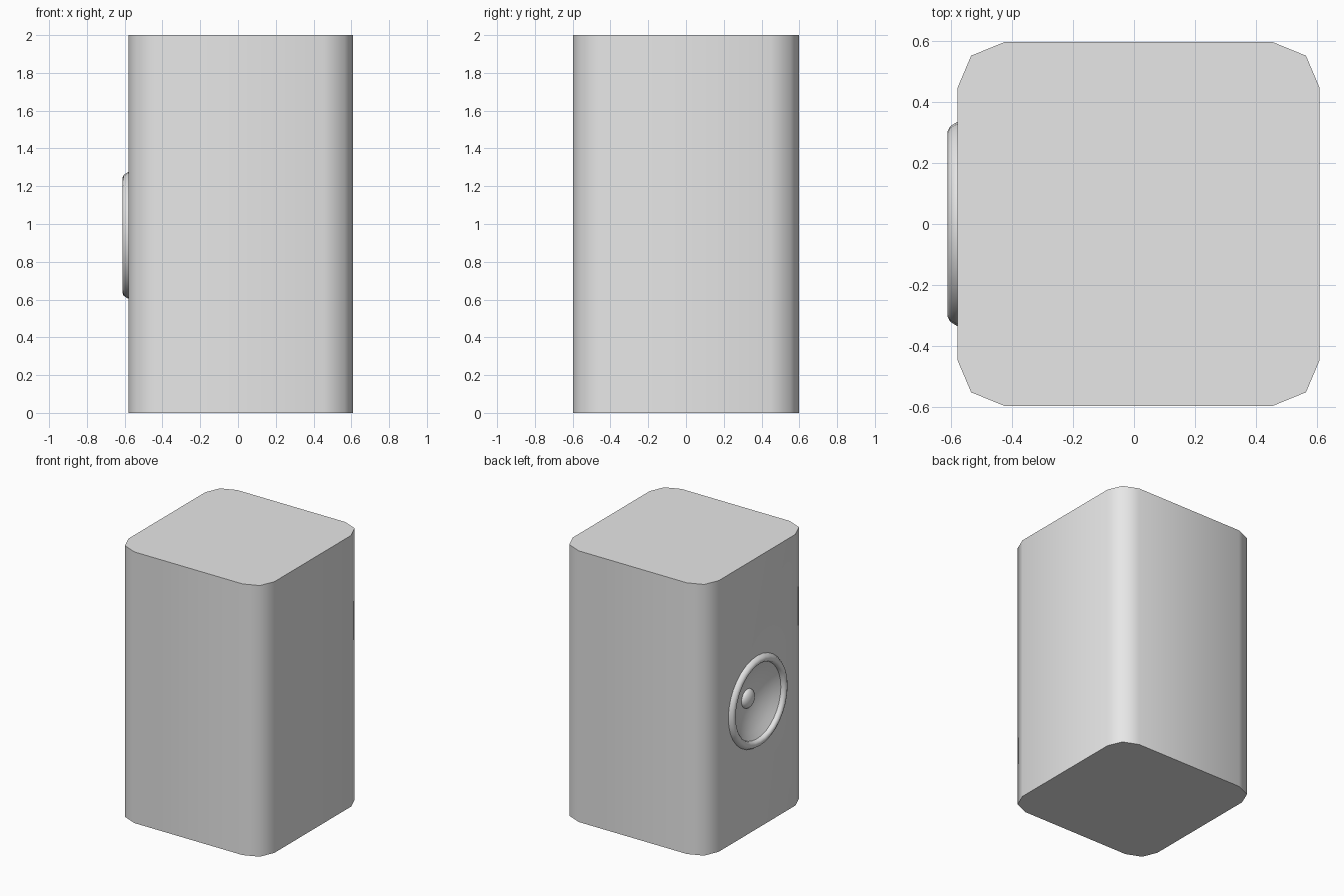
import bpy, bmesh, math

cube = bpy.data.objects.get("Cube")
if cube:
    bpy.data.objects.remove(cube, do_unlink=True)

grey = bpy.data.materials.new("light grey")
grey.use_nodes = True
grey.diffuse_color = (0.8, 0.8, 0.8, 1)
grey.node_tree.nodes["Principled BSDF"].inputs["Base Color"].default_value = (0.8, 0.8, 0.8, 1)

AXIS_Z = 0.94   # height of the speaker centre
SIDES = 32


def finish(bm, name):
    bmesh.ops.recalc_face_normals(bm, faces=bm.faces[:])
    mesh = bpy.data.meshes.new(name)
    bm.to_mesh(mesh)
    bm.free()
    mesh.materials.append(grey)
    obj = bpy.data.objects.new(name, mesh)
    bpy.context.collection.objects.link(obj)
    return obj


def select_only(obj):
    bpy.ops.object.select_all(action='DESELECT')
    obj.select_set(True)
    bpy.context.view_layer.objects.active = obj


def smooth(obj, degrees):
    select_only(obj)
    bpy.ops.object.shade_smooth_by_angle(angle=math.radians(degrees))


def revolve(name, profile):
    """Turn (radius, x) points around the speaker axis; radius 0 makes a tip."""
    bm = bmesh.new()
    rings = []
    for r, x in profile:
        count = SIDES if r > 0 else 1
        rings.append([bm.verts.new((x, r * math.cos(math.tau * i / SIDES),
                                    AXIS_Z + r * math.sin(math.tau * i / SIDES)))
                      for i in range(count)])
    for a, b in zip(rings, rings[1:]):
        for i in range(SIDES):
            j = (i + 1) % SIDES
            corners = [a[i % len(a)], a[j % len(a)], b[j % len(b)], b[i % len(b)]]
            bm.faces.new(list(dict.fromkeys(corners)))
    return finish(bm, name)


# Cabinet: a tall prism with two-step corners
bm = bmesh.new()
quarter = [(0.595, 0.447), (0.55, 0.553), (0.44, 0.598)]
outline = (quarter + [(-x, y) for x, y in reversed(quarter)]
           + [(-x, -y) for x, y in quarter] + [(x, -y) for x, y in reversed(quarter)])
base = bm.faces.new([bm.verts.new((x + 0.015, y, 0)) for x, y in outline])
top = bmesh.ops.extrude_face_region(bm, geom=[base])
bmesh.ops.translate(bm, vec=(0, 0, 2),
                    verts=[g for g in top["geom"] if isinstance(g, bmesh.types.BMVert)])
cabinet = finish(bm, "cabinet")

# Pocket in the cabinet behind the speaker
cutter = revolve("pocket_cutter", [(0, -0.7), (0.3, -0.7), (0.3, -0.48), (0, -0.48)])
cutter.hide_render = True
cut = cabinet.modifiers.new("pocket", 'BOOLEAN')
cut.operation = 'DIFFERENCE'
cut.solver = 'EXACT'
cut.object = cutter
select_only(cabinet)
bpy.ops.object.modifier_apply(modifier=cut.name)
bpy.data.objects.remove(cutter, do_unlink=True)
smooth(cabinet, 60)

# Raised surround ring
rim = revolve("speaker_rim", [(0.335, -0.57), (0.335, -0.582), (0.32, -0.605), (0.305, -0.612),
                              (0.292, -0.61), (0.281, -0.6), (0.277, -0.58)])
smooth(rim, 50)

# Hollow cone and dust cap
cone = revolve("speaker_cone", [(0.277, -0.58), (0.23, -0.552), (0.17, -0.526),
                                (0.11, -0.508), (0.06, -0.5), (0, -0.498)])
smooth(cone, 50)
cap = revolve("dust_cap", [(0.07 * math.cos(t * math.pi / 10) if t < 5 else 0,
                            -0.5 - 0.04 * math.sin(t * math.pi / 10)) for t in range(6)])
smooth(cap, 60)
